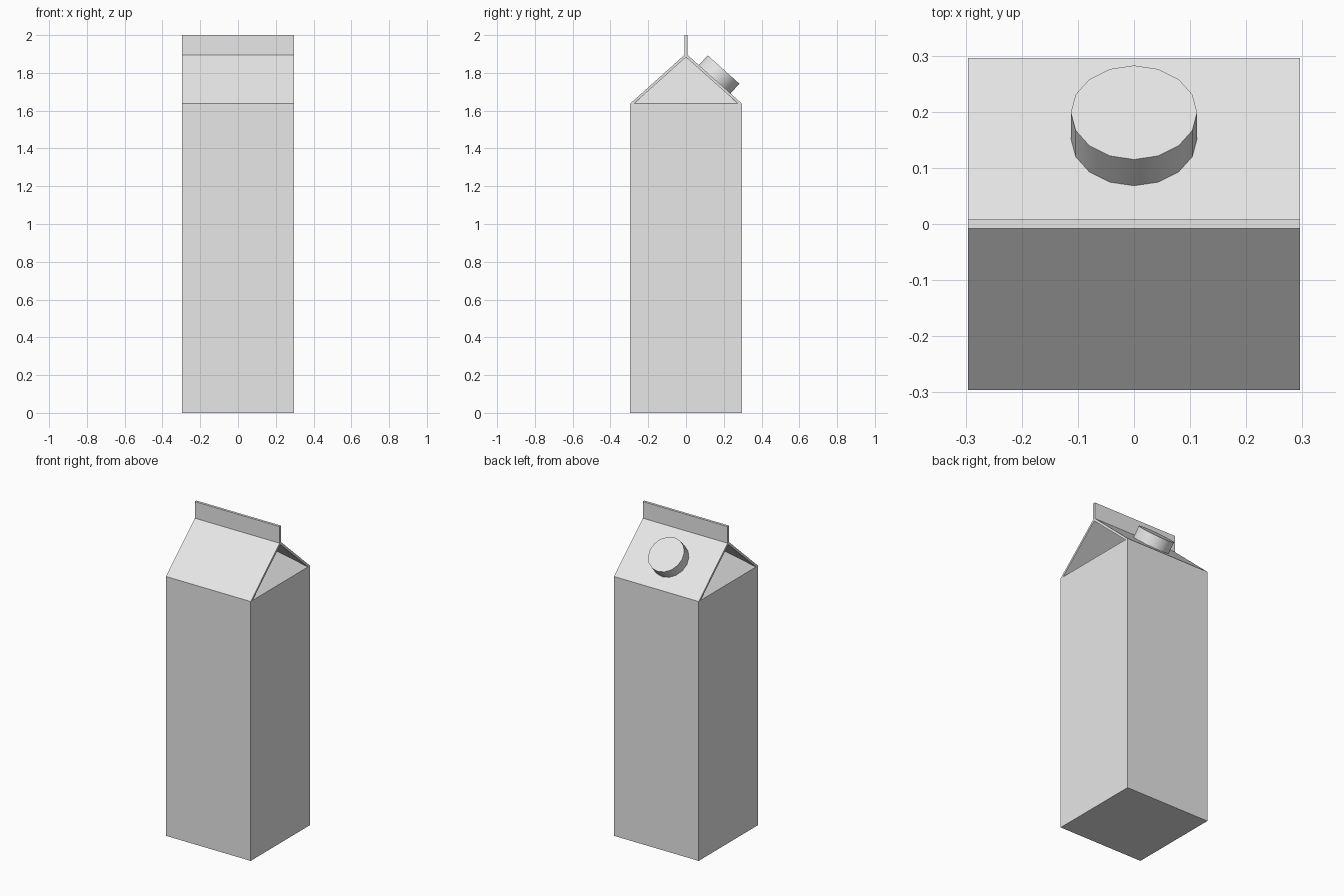
import bpy, bmesh, math
from mathutils import Vector

cube = bpy.data.objects.get("Cube")
if cube:
    bpy.data.objects.remove(cube, do_unlink=True)

W = 0.296        # half width of the carton
EAVE = 1.637     # top of the straight walls
RIDGE = 1.895    # foot of the sealed fin
TOP = 2.0
FIN = 0.008      # half thickness of the fin
LIP = 0.02       # roof panel thickness measured along y

mat = bpy.data.materials.new("plain grey card")
mat.use_nodes = True
grey = (0.8, 0.8, 0.8, 1.0)
mat.diffuse_color = grey
mat.node_tree.nodes["Principled BSDF"].inputs["Base Color"].default_value = grey


def add_object(name, bm, recalc=True):
    if recalc:
        bmesh.ops.recalc_face_normals(bm, faces=bm.faces)
    mesh = bpy.data.meshes.new(name)
    bm.to_mesh(mesh)
    bm.free()
    mesh.materials.append(mat)
    obj = bpy.data.objects.new(name, mesh)
    bpy.context.collection.objects.link(obj)
    return obj


def extrude_x(name, profile):
    """Closed (y, z) profile extruded across the full width."""
    bm = bmesh.new()
    face = bm.faces.new([bm.verts.new((-W, y, z)) for y, z in profile])
    new = bmesh.ops.extrude_face_region(bm, geom=[face])["geom"]
    verts = [v for v in new if isinstance(v, bmesh.types.BMVert)]
    bmesh.ops.translate(bm, verts=verts, vec=(2 * W, 0, 0))
    return add_object(name, bm)


# Straight walls and base, open under the roof
bm = bmesh.new()
bmesh.ops.create_cube(bm, size=1)
for v in bm.verts:
    v.co = Vector((v.co.x * 2 * W, v.co.y * 2 * W, (v.co.z + 0.5) * EAVE))
bm.normal_update()
lid = [f for f in bm.faces if f.normal.z > 0.9]
bmesh.ops.delete(bm, geom=lid, context="FACES_ONLY")
add_object("carton_body", bm, recalc=False)

# Sloping roof panels, front and back
inner_ridge = RIDGE - 0.012
for name, s in (("front_roof_panel", -1), ("back_roof_panel", 1)):
    extrude_x(name, [(s * W, EAVE), (s * FIN, RIDGE), (0, RIDGE),
                     (0, inner_ridge), (s * (W - LIP), EAVE)])

# Upright sealed fin along the ridge
extrude_x("top_fin", [(-FIN, RIDGE), (FIN, RIDGE), (FIN, TOP), (-FIN, TOP)])

# Folded-in triangles closing each end of the roof
FOLD = 0.285
for name, s in (("left_gusset", 1), ("right_gusset", -1)):
    bm = bmesh.new()
    pts = [(s * W, -s * (W - LIP), EAVE), (s * W, s * (W - LIP), EAVE),
           (s * (W - FOLD), 0, inner_ridge)]
    bm.faces.new([bm.verts.new(p) for p in pts])
    add_object(name, bm, recalc=False)

# Round screw cap standing square on the back slope
slope = math.atan2(RIDGE - EAVE, W - FIN)
normal = Vector((0, math.sin(slope), math.cos(slope)))
cap_y, cap_height, sink = 0.152, 0.07, 0.004
foot = Vector((0, cap_y, EAVE + (W - cap_y) * math.tan(slope)))
bm = bmesh.new()
bmesh.ops.create_cone(bm, cap_ends=True, segments=16, radius1=0.1125,
                      radius2=0.1125, depth=cap_height + sink)
cap = add_object("screw_cap", bm)
cap.location = foot + normal * (cap_height - sink) / 2
cap.rotation_euler = (-slope, 0, 0)
bpy.ops.object.select_all(action="DESELECT")
cap.select_set(True)
bpy.context.view_layer.objects.active = cap
bpy.ops.object.shade_smooth_by_angle(angle=math.radians(30))
